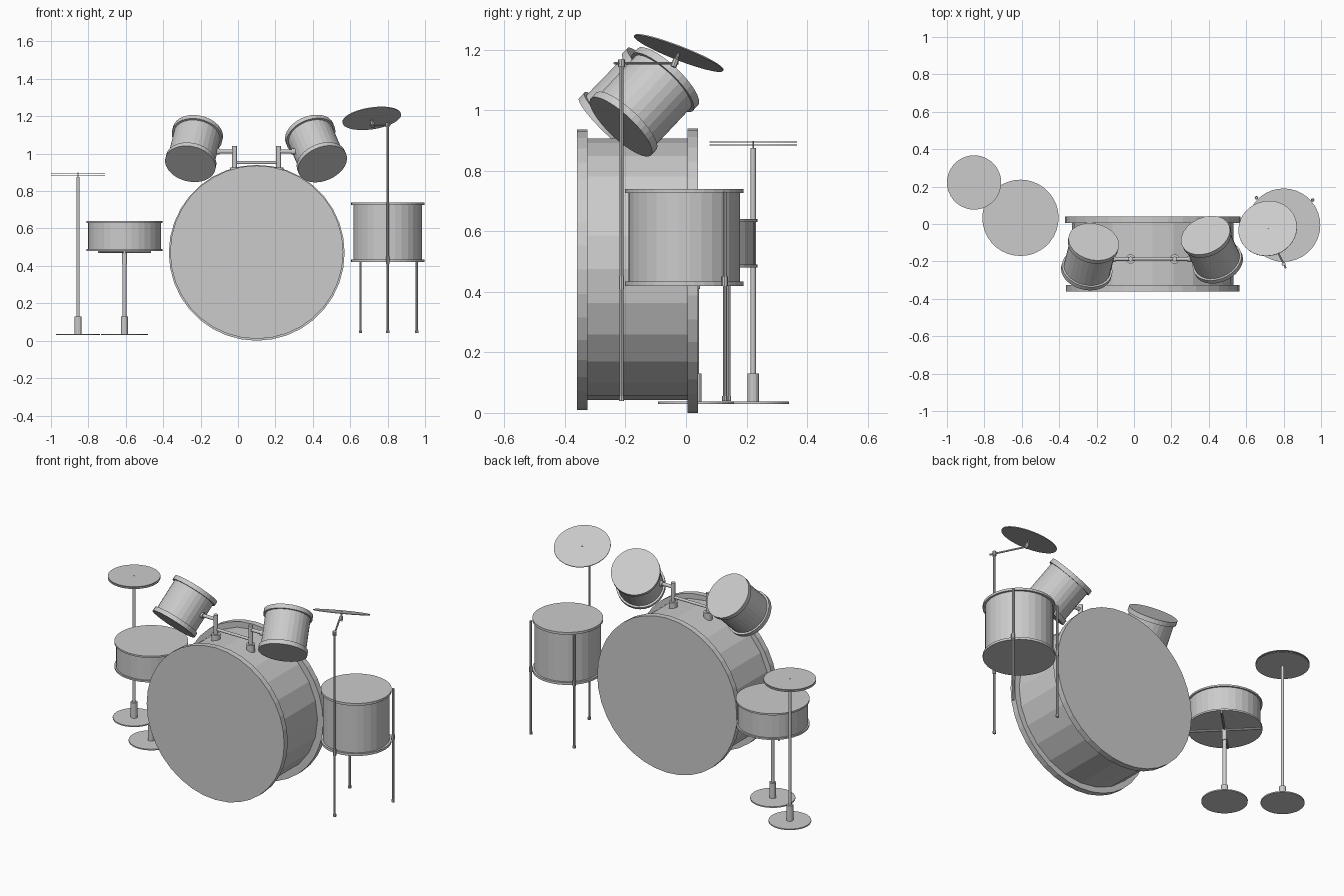
import bpy, bmesh, math
from mathutils import Vector, Matrix

if "Cube" in bpy.data.objects:
    bpy.data.objects.remove(bpy.data.objects["Cube"])

grey = bpy.data.materials.new("plain grey")
grey.diffuse_color = (0.6, 0.6, 0.6, 1)
grey.use_nodes = True
grey.node_tree.nodes["Principled BSDF"].inputs["Base Color"].default_value = grey.diffuse_color


def rod(name, p, q, r, n=12, spin=0.0):
    """Closed flat-shaded cylinder from point p to point q."""
    p, q = Vector(p), Vector(q)
    d = q - p
    bm = bmesh.new()
    bmesh.ops.create_cone(bm, cap_ends=True, segments=n, radius1=r, radius2=r, depth=d.length,
                          matrix=Matrix.Rotation(spin, 4, 'Z'))
    rot = Vector((0, 0, 1)).rotation_difference(d.normalized()).to_matrix().to_4x4()
    bm.transform(Matrix.Translation((p + q) / 2) @ rot)
    me = bpy.data.meshes.new(name)
    bm.to_mesh(me)
    bm.free()
    me.materials.append(grey)
    ob = bpy.data.objects.new(name, me)
    bpy.context.collection.objects.link(ob)
    return ob


def drum(name, p, q, r_shell, r_hoop, hoop, n=28):
    """Shell with a solid hoop and head at each end."""
    p, q = Vector(p), Vector(q)
    u = (q - p).normalized() * hoop
    rod(name + "_shell", p + u * 0.5, q - u * 0.5, r_shell, n)
    rod(name + "_hoop_a", p, p + u, r_hoop, 36)
    rod(name + "_hoop_b", q - u, q, r_hoop, 36)


# Bass drum
BX, BZ = 0.10, 0.47
rod("bass_shell", (BX, -0.34, BZ + 0.005), (BX, 0.02, BZ + 0.005), 0.432, 24)
rod("bass_front_hoop", (BX, -0.36, BZ + 0.003), (BX, -0.325, BZ + 0.003), 0.463, 36)
rod("bass_back_hoop", (BX, 0.005, BZ), (BX, 0.04, BZ), 0.47, 36)

# Rack toms, tilted toward the player
drum("left_tom", (-0.255, -0.255, 0.945), (-0.215, -0.095, 1.11), 0.126, 0.137, 0.026)
drum("right_tom", (0.452, -0.215, 0.945), (0.382, -0.06, 1.11), 0.126, 0.137, 0.026)

# Tom mount: posts, collars, side arms and linking bar
for side, x, tip in (("left", -0.018, -0.13), ("right", 0.217, 0.315)):
    s = -1 if side == "left" else 1
    rod(side + "_mount_post", (x, -0.187, 0.87), (x, -0.187, 1.04), 0.013)
    rod(side + "_mount_collar", (x, -0.187, 0.87), (x, -0.187, 0.925), 0.025, 16)
    rod(side + "_mount_arm", (x, -0.187, 1.012), (tip, -0.187, 1.012), 0.010)
    rod(side + "_mount_knob", (tip - s * 0.03, -0.187, 1.012), (tip, -0.187, 1.012), 0.016)
rod("mount_bar", (-0.018, -0.187, 0.952), (0.217, -0.187, 0.952), 0.008)

# Snare drum and stand with crossed cradle
SX, SY = -0.607, 0.033
drum("snare", (SX, SY, 0.48), (SX, SY, 0.64), 0.195, 0.204, 0.01, 32)
rod("snare_stand_base", (SX, SY, 0.03), (SX, SY, 0.037), 0.125, 32)
rod("snare_stand_sleeve", (SX, SY, 0.035), (SX, SY, 0.13), 0.019)
rod("snare_stand_pole", (SX, SY, 0.035), (SX, SY, 0.47), 0.010)
rod("snare_stand_collar", (SX, SY, 0.41), (SX, SY, 0.48), 0.014)
for i in range(2):
    a = math.radians(45 + 90 * i)
    v = Vector((math.cos(a), math.sin(a), 0)) * 0.195
    c = Vector((SX, SY, 0.474))
    rod("snare_cradle_arm", c - v, c + v, 0.006, 8)

# Hi-hat
HX, HY = -0.855, 0.222
rod("hihat_base", (HX, HY, 0.03), (HX, HY, 0.037), 0.118, 32)
rod("hihat_sleeve", (HX, HY, 0.035), (HX, HY, 0.13), 0.019)
rod("hihat_pole", (HX, HY, 0.035), (HX, HY, 0.875), 0.0085)
rod("hihat_rod", (HX, HY, 0.87), (HX, HY, 0.899), 0.003, 8)
for name, z in (("hihat_bottom_cymbal", 0.883), ("hihat_top_cymbal", 0.893)):
    rod(name, (HX, HY, z), (HX, HY, z + 0.004), 0.145, 36)

# Floor tom with two rear legs
FX, FY = 0.80, -0.006
drum("floor_tom", (FX, FY, 0.42), (FX, FY, 0.74), 0.184, 0.196, 0.014, 30)
for x, y in ((0.655, 0.14), (0.955, 0.128)):
    rod("floor_tom_leg", (x, y, 0.04), (x, y, 0.73), 0.0065, 8)
    rod("floor_tom_foot", (x, y, 0.04), (x, y, 0.055), 0.009, 8)
    rod("floor_tom_bracket", (x, y, 0.42), (x, y, 0.45), 0.010, 8)

# Crash cymbal on its tall stand, which is the third floor tom leg
CX, CY = 0.80, -0.213
rod("crash_stand", (CX, CY, 0.04), (CX, CY, 1.165), 0.006, 8)
rod("crash_stand_foot", (CX, CY, 0.04), (CX, CY, 0.055), 0.009, 8)
rod("crash_stand_bracket", (CX, CY, 0.41), (CX, CY, 0.45), 0.009, 8)
rod("crash_clamp", (CX, CY, 1.142), (CX, CY, 1.168), 0.011, 8)
rod("crash_arm", (CX + 0.012, CY - 0.024, 1.155), (0.707, -0.027, 1.155), 0.005, 8)
n = Vector((-0.15, 0.39, 1)).normalized()
c = Vector((0.715, -0.024, 1.189))
rod("crash_cymbal", c - n * 0.002, c + n * 0.002, 0.158, 36)
rod("crash_tilter", c - n * 0.05, c + n * 0.006, 0.005, 8)
rod("crash_tilter_knob", c - n * 0.05, c - n * 0.022, 0.010, 8)
